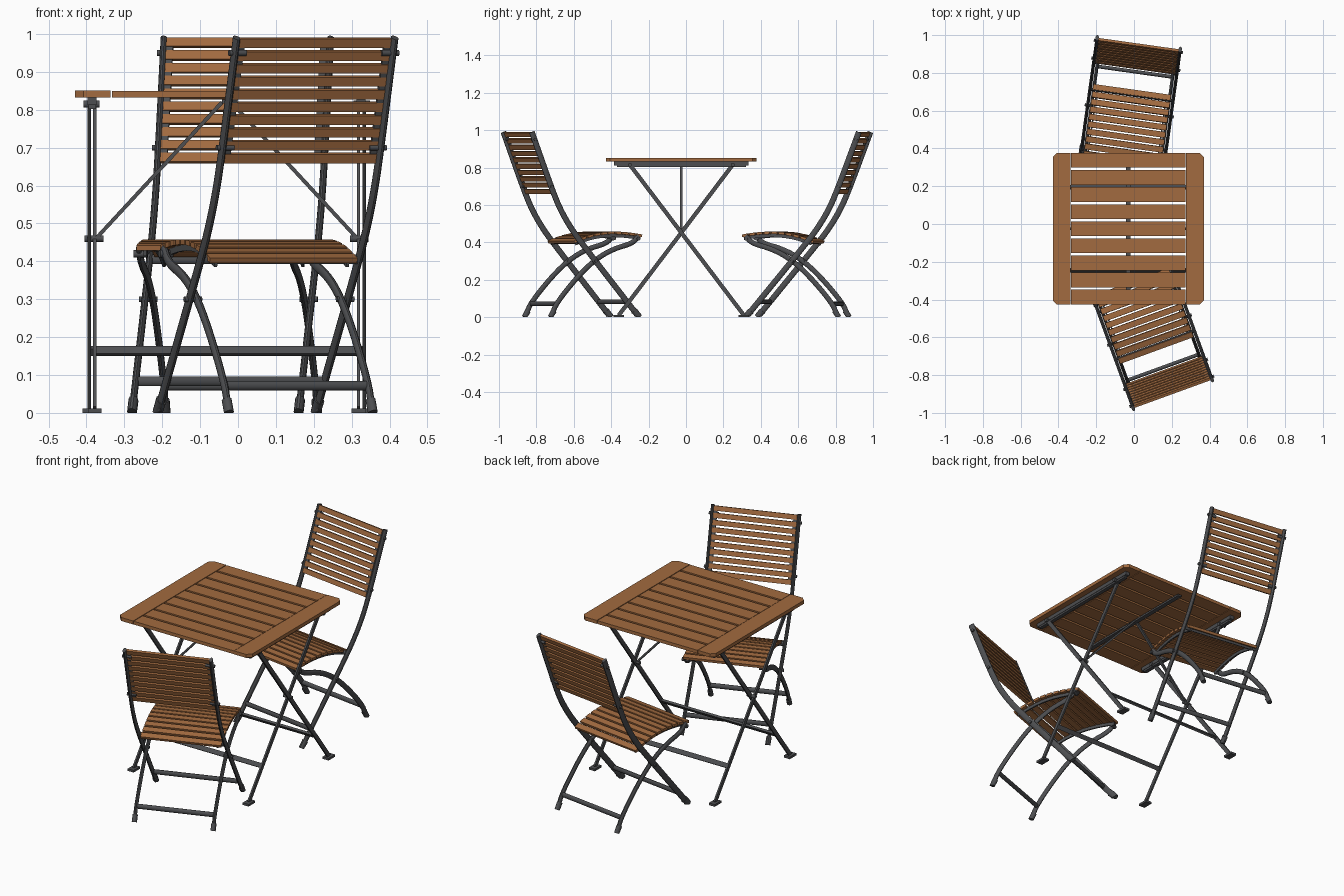
import bpy, bmesh, math
from mathutils import Vector

cube = bpy.data.objects.get("Cube")
if cube:
    bpy.data.objects.remove(cube, do_unlink=True)


def material(name, color, rough):
    m = bpy.data.materials.new(name)
    m.use_nodes = True
    m.diffuse_color = color
    node = m.node_tree.nodes["Principled BSDF"]
    node.inputs["Base Color"].default_value = color
    node.inputs["Roughness"].default_value = rough
    return m


WOOD = material("warm brown wood", (0.36, 0.145, 0.05, 1), 0.6)
STEEL = material("dark grey steel", (0.075, 0.077, 0.082, 1), 0.5)


def finish(bm, name, mat, place, smooth=False):
    bmesh.ops.recalc_face_normals(bm, faces=bm.faces[:])
    me = bpy.data.meshes.new(name)
    bm.to_mesh(me)
    bm.free()
    me.materials.append(mat)
    ob = bpy.data.objects.new(name, me)
    bpy.context.collection.objects.link(ob)
    ob.location = (place[0], place[1], 0)
    ob.rotation_euler.z = math.radians(place[2])
    if smooth:
        bpy.context.view_layer.objects.active = ob
        bpy.ops.object.select_all(action='DESELECT')
        ob.select_set(True)
        bpy.ops.object.shade_smooth_by_angle(angle=math.radians(40))
    return ob


def sweep(bm, path, side, a, b, sides=4):
    """Bar along a path: half size a along the side axis, b across it."""
    pts = [Vector(p) for p in path]
    side = Vector(side).normalized()
    rings = []
    for i, p in enumerate(pts):
        t = (pts[min(i + 1, len(pts) - 1)] - pts[max(i - 1, 0)]).normalized()
        n = side.cross(t).normalized()
        ring = []
        for k in range(sides):
            ang = 2 * math.pi * (k + 0.5) / sides
            f = math.sqrt(2) if sides == 4 else 1
            ring.append(bm.verts.new(p + side * a * f * math.cos(ang) + n * b * f * math.sin(ang)))
        rings.append(ring)
    for r, q in zip(rings, rings[1:]):
        for k in range(sides):
            j = (k + 1) % sides
            bm.faces.new((r[k], r[j], q[j], q[k]))
    bm.faces.new(rings[0])
    bm.faces.new(rings[-1])


def rounded(path, steps=2):
    """Cut the corners of a path to make a soft bend."""
    pts = [Vector(p) for p in path]
    for _ in range(steps):
        new = [pts[0]]
        for p, q in zip(pts, pts[1:]):
            new += [p.lerp(q, 0.25), p.lerp(q, 0.75)]
        pts = new + [pts[-1]]
    return pts


def plate(bm, outline, z0, z1):
    """Flat board from an outline."""
    face = bm.faces.new([bm.verts.new((x, y, z0)) for x, y in outline])
    ext = bmesh.ops.extrude_face_region(bm, geom=[face])["geom"]
    for v in ext:
        if isinstance(v, bmesh.types.BMVert):
            v.co.z = z1


X, Y, Z = (1, 0, 0), (0, 1, 0), (0, 0, 1)
UPRIGHT = [(0, .99), (.12, .67), (.165, .57), (.22, .48), (.28, .4), (.60, .012)]
LEG = [(.12, .012), (.15, .08), (.27, .22), (.37, .31), (.47, .365), (.58, .395), (.615, .435)]


def seat_height(s):
    return .451 - (1.0 if s < .47 else .6) * (s - .47) ** 2


def chair(prefix, place):
    # long uprights and curved rear legs
    frame = bmesh.new()
    for sx in (-1, 1):
        sweep(frame, rounded([(sx * .222, s, z) for s, z in UPRIGHT]), X, .009, .016, 12)
        sweep(frame, rounded([(sx * .202, s, z) for s, z in LEG]), X, .009, .014, 12)
    finish(frame, prefix + "_frame", STEEL, place, True)

    # rubber-like foot caps
    feet = bmesh.new()
    for sx in (-1, 1):
        sweep(feet, [(sx * .222, .61, 0), (sx * .222, .582, .034)], X, .013, .019, 12)
        sweep(feet, [(sx * .202, .114, 0), (sx * .202, .132, .034)], X, .013, .016, 12)
    for v in feet.verts:
        v.co.z = max(v.co.z, 0)
    finish(feet, prefix + "_feet", STEEL, place, True)

    # cross bars
    bars = bmesh.new()
    sweep(bars, [(-.222, .54, .083), (.222, .54, .083)], Y, .008, .013, 12)
    sweep(bars, [(-.202, .15, .072), (.202, .15, .072)], Y, .010, .013, 12)
    sweep(bars, [(-.222, .275, .405), (.222, .275, .405)], Y, .008, .013, 12)
    finish(bars, prefix + "_cross_bars", STEEL, place, True)

    # pivot bolts
    bolts = bmesh.new()
    for sx in (-1, 1):
        for s, z in ((.36, .30), (.015, .95), (.11, .70)):
            sweep(bolts, [(sx * .19, s, z), (sx * .238, s, z)], Z, .008, .008, 10)
        sweep(bolts, [(sx * .18, .61, .42), (sx * .217, .61, .42)], Z, .010, .010, 10)
    finish(bolts, prefix + "_bolts", STEEL, place, True)

    # curved seat rails and thin back rails
    rails = bmesh.new()
    for sx in (-1, 1):
        sweep(rails, [(sx * .185, .26 + .0365 * i, seat_height(.26 + .0365 * i) - .014)
                      for i in range(11)], X, .004, .009)
        sweep(rails, [(sx * .205, .008, .985), (sx * .205, .128, .665)], X, .009, .005)
    finish(rails, prefix + "_rails", STEEL, place)

    # seat slats following the curve
    seat = bmesh.new()
    for i in range(10):
        s = .262 + i * .0395
        slope = seat_height(s + .01) - seat_height(s - .01)
        z = seat_height(s)
        sweep(seat, [(-.207, s, z), (.207, s, z)], (0, .02, slope), .0155, .007)
    finish(seat, prefix + "_seat_slats", WOOD, place)

    # backrest slats
    back = bmesh.new()
    for i in range(10):
        z = .977 - i * .0338
        s = (.99 - z) * .375 + .006
        sweep(back, [(-.214, s, z), (.214, s, z)], (0, -.375, 1), .0125, .007)
    finish(back, prefix + "_back_slats", WOOD, place)


chair("front_chair", (.205, -.9, 20))
chair("back_chair", (.025, .955, 172))

# table, built around its own centre
TABLE = (-.03, -.025, 0)

# table top: two end boards with clipped corners and nine slats between
top = bmesh.new()
for sx in (-1, 1):
    plate(top, [(sx * x, y) for x, y in ((.306, -.402), (.378, -.402), (.4, -.38),
                                         (.4, .38), (.378, .402), (.306, .402))], .832, .851)
for i in range(9):
    y = (i - 4) * .0905
    plate(top, [(-.303, y - .039), (.303, y - .039), (.303, y + .039), (-.303, y + .039)], .832, .85)
finish(top, "table_top", WOOD, TABLE)

# rails under the top
rails = bmesh.new()
for x in (-.355, 0, .355):
    h = .005 if x == 0 else .010
    sweep(rails, [(x, -.36, .822), (x, .36, .822)], X, .012, h)
    if x:
        sweep(rails, [(x, -.345, .812), (x, .345, .812)], X, .010, .010)
finish(rails, "table_rails", STEEL, TABLE)

# crossed legs, feet and stretchers
legs, feet, stretchers, pins = bmesh.new(), bmesh.new(), bmesh.new(), bmesh.new()
for d, off in ((1, .363), (-1, .348)):
    top_end, low_end = Vector((0, -.275 * d, .815)), Vector((0, .335 * d, .01))
    for sx in (-1, 1):
        shift = Vector((sx * off, 0, 0))
        sweep(legs, [low_end + shift, top_end + shift], X, .0045, .011)
        sweep(feet, [(sx * off, .335 * d - .028, .006), (sx * off, .335 * d + .028, .006)], X, .018, .006)
        sweep(pins, [(sx * .335, -.275 * d, .815), (sx * .378, -.275 * d, .815)], Z, .010, .010, 10)
    mid = low_end.lerp(top_end, .19)
    sweep(stretchers, [mid + Vector((-off, 0, 0)), mid + Vector((off, 0, 0))], low_end - top_end, .012, .006)
for sx in (-1, 1):
    sweep(pins, [(sx * .325, 0, .46), (sx * .375, 0, .46)], Z, .009, .009, 10)
finish(legs, "table_legs", STEEL, TABLE)
finish(feet, "table_feet", STEEL, TABLE)
finish(stretchers, "table_stretchers", STEEL, TABLE)
finish(pins, "table_pins", STEEL, TABLE, True)

# diagonal braces up to the middle of the top
braces = bmesh.new()
for sx in (-1, 1):
    sweep(braces, [(sx * .345, 0, .46), (sx * .012, 0, .82)], Y, .007, .005)
finish(braces, "table_braces", STEEL, TABLE)
